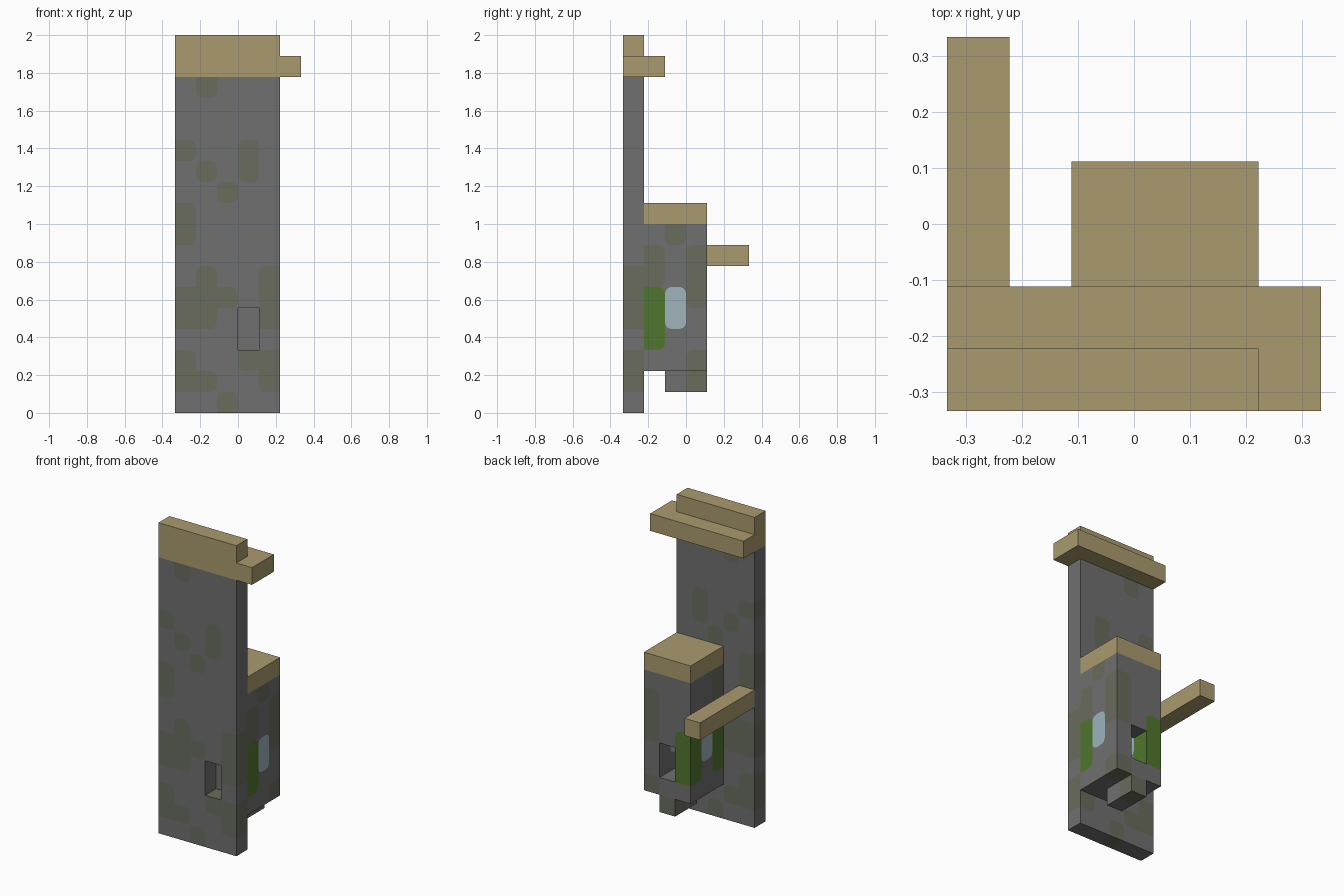
import bpy, bmesh
from mathutils import Vector

cube = bpy.data.objects.get("Cube")
if cube:
    bpy.data.objects.remove(cube, do_unlink=True)

U = 1 / 9  # one building block


def material(name, rgb):
    m = bpy.data.materials.new(name)
    m.use_nodes = True
    m.diffuse_color = (*rgb, 1)
    bsdf = next(n for n in m.node_tree.nodes if n.type == 'BSDF_PRINCIPLED')
    bsdf.inputs["Base Color"].default_value = (*rgb, 1)
    return m


stone = material("grey stone", (.162, .162, .162))
moss = material("mossy stone", (.138, .150, .107))
leaf = material("leaf green", (.080, .181, .026))
glass = material("pale blue glass", (.342, .456, .503))
wood = material("tan wood", (.402, .328, .156))
PALETTE = [stone, moss, leaf, glass]
STONE, MOSS, LEAF, GLASS = range(4)


def finish(name, bm, mats):
    bmesh.ops.remove_doubles(bm, verts=bm.verts, dist=1e-5)
    mesh = bpy.data.meshes.new(name)
    bm.to_mesh(mesh)
    bm.free()
    for m in mats:
        mesh.materials.append(m)
    obj = bpy.data.objects.new(name, mesh)
    bpy.context.collection.objects.link(obj)
    return obj


def beam(name, lo, hi):
    """Plain wooden box between two corners in block units."""
    lo, hi = Vector(lo), Vector(hi)
    bm = bmesh.new()
    bmesh.ops.create_cube(bm, size=1)
    for v in bm.verts:
        v.co = ((lo + hi) / 2 + v.co * (hi - lo)) * U
    return finish(name, bm, [wood])


def block(lo, hi, colour=STONE):
    return {(x, y, z): colour for x in range(lo[0], hi[0])
            for y in range(lo[1], hi[1]) for z in range(lo[2], hi[2])}


def masonry(name, cells, r=.28):
    """Skin of a set of coloured blocks; painted patches get rounded corners."""
    bm = bmesh.new()
    square = [Vector(p) for p in ((0, 0), (1, 0), (1, 1), (0, 1))]
    for cell, colour in cells.items():
        for a in range(3):
            b, c = (a + 1) % 3, (a + 2) % 3

            def near(da=0, db=0, dc=0):
                key = list(cell)
                key[a] += da
                key[b] += db
                key[c] += dc
                return cells.get(tuple(key))

            for side in (0, 1):
                if near(da=2 * side - 1) is not None:
                    continue

                def add(points, mat):
                    verts = []
                    for p in points:
                        co = Vector(cell)
                        co[a] += side
                        co[b] += p.x
                        co[c] += p.y
                        verts.append(bm.verts.new(co * U))
                    bm.faces.new(verts if side else verts[::-1]).material_index = mat

                outline = []
                for i, p in enumerate(square):
                    out = p * 2 - Vector((1, 1))
                    n1, n2 = near(db=int(out.x)), near(dc=int(out.y))
                    if colour == STONE or None in (n1, n2) or colour in (n1, n2):
                        outline.append(p)
                        continue
                    arc = [p + r * (square[i - 1] - p),
                           p - out * r * .3,
                           p + r * (square[(i + 1) % 4] - p)]
                    outline += arc
                    add([arc[0], p, arc[2], arc[1]], n1 if n1 == n2 else STONE)
                add(outline, colour)
    return finish(name, bm, PALETTE)


# Tall wall with a niche and moss, one letter per block, top row first
wall_rows = """.m... ..... ..... m..m. .m.m. ..m.. m.... m....
               ..... .m..m mmm.m mm..m ..... m..mm mm..m ..m..""".split()
wall = block((-3, -3, 0), (2, -2, 16))
for row, text in enumerate(wall_rows):
    for col, letter in enumerate(text):
        if letter == "m":
            wall[col - 3, -3, 15 - row] = MOSS
for z in (3, 4):
    del wall[0, -3, z]
masonry("tall_wall", wall)

# Hollow chamber behind the wall, with a back doorway and a chute below
chamber = block((-1, -2, 2), (2, 1, 9))
chamber.update(block((0, -1, 1), (1, 1, 2)))
for z in range(3, 9):
    del chamber[0, -1, z]
for z in (3, 4):
    del chamber[0, 0, z]
# moss
chamber.update(block((1, -2, 6), (2, -1, 8), MOSS))
chamber.update(block((1, 0, 5), (2, 1, 8), MOSS))
for key in ((1, -1, 8), (1, 0, 2), (0, 0, 1), (-1, -2, 7), (-1, -2, 8)):
    chamber[key] = MOSS
# green corner posts and side windows
for x, y in ((1, -2), (-1, -2), (-1, 0)):
    chamber.update(block((x, y, 3), (x + 1, y + 1, 6), LEAF))
for x in (-1, 1):
    chamber.update(block((x, -1, 4), (x + 1, 0, 6), GLASS))
masonry("chamber", chamber)

# Wooden caps and projecting pole
beam("chamber_roof", (-1, -2, 9), (2, 1, 10))
beam("side_pole", (-3, -2, 7), (-2, 3, 8))
beam("wall_cap_lower", (-3, -3, 16), (3, -1, 17))
beam("wall_cap_upper", (-3, -3, 17), (2, -2, 18))
